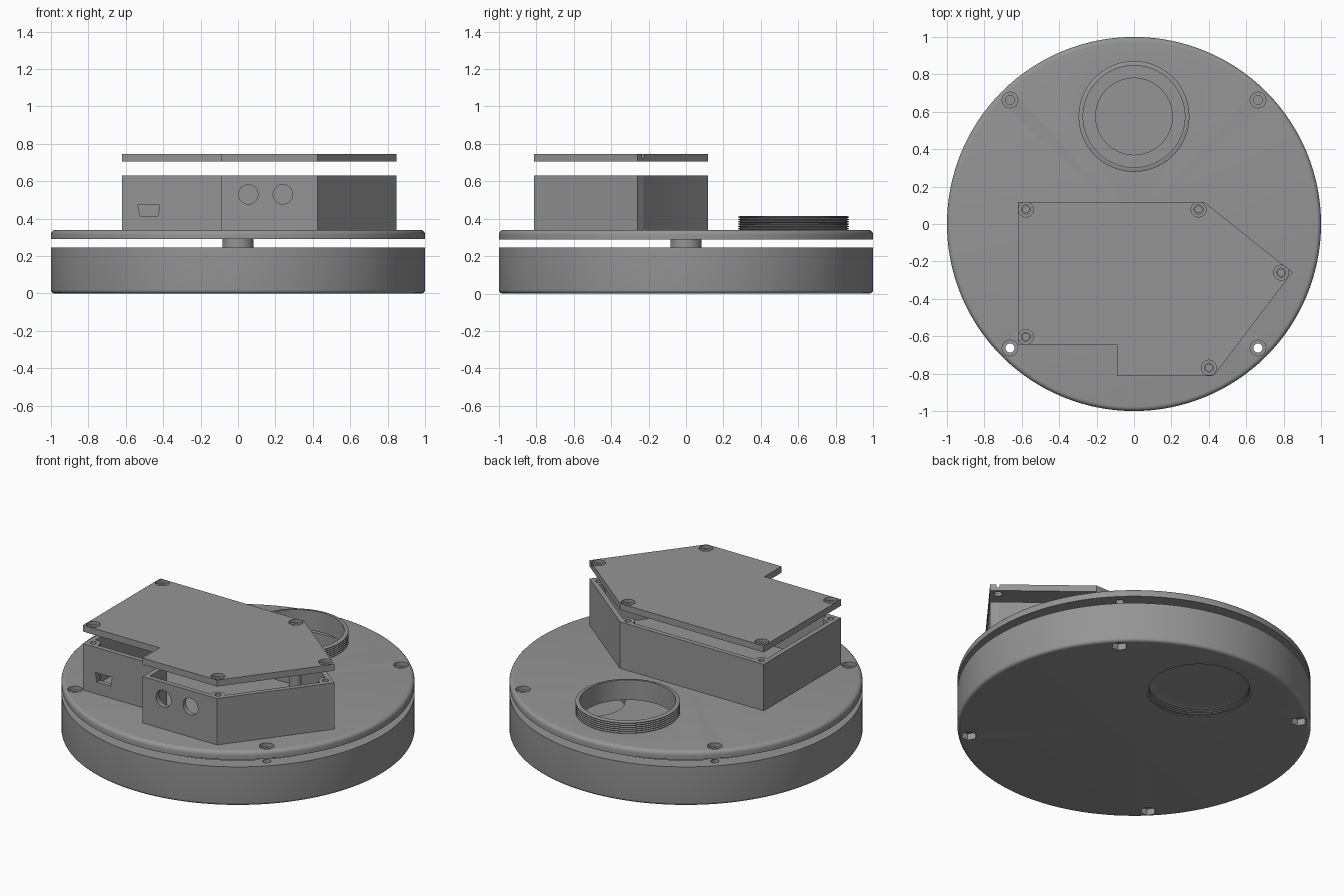
import bpy, bmesh, math
from mathutils import Matrix

if "Cube" in bpy.data.objects:
    bpy.data.objects.remove(bpy.data.objects["Cube"])

grey = bpy.data.materials.new("mid_grey")
grey.diffuse_color = (0.3, 0.3, 0.3, 1)
grey.use_nodes = True
grey.node_tree.nodes["Principled BSDF"].inputs["Base Color"].default_value = grey.diffuse_color


def finish(name, bm):
    bmesh.ops.remove_doubles(bm, verts=bm.verts, dist=1e-5)
    bmesh.ops.recalc_face_normals(bm, faces=bm.faces)
    me = bpy.data.meshes.new(name)
    bm.to_mesh(me)
    bm.free()
    ob = bpy.data.objects.new(name, me)
    me.materials.append(grey)
    bpy.context.collection.objects.link(ob)
    return ob


def lathe(name, profile, x=0, y=0, n=128, closed=False):
    """Revolve (radius, z) points around a vertical axis."""
    bm = bmesh.new()
    pts = profile + profile[:1] if closed else profile
    vs = [bm.verts.new((r, 0, z)) for r, z in pts]
    es = [bm.edges.new(p) for p in zip(vs, vs[1:])]
    bmesh.ops.spin(bm, geom=vs + es, cent=(0, 0, 0), axis=(0, 0, 1),
                   angle=2 * math.pi, steps=n)
    bmesh.ops.remove_doubles(bm, verts=bm.verts, dist=1e-5)
    bmesh.ops.translate(bm, verts=bm.verts, vec=(x, y, 0))
    return finish(name, bm)


def cyl(name, x, y, r, z0, z1, n=32):
    return lathe(name, [(0, z0), (r, z0), (r, z1), (0, z1)], x, y, n)


def prism(name, pts, z0, z1):
    bm = bmesh.new()
    f = bm.faces.new([bm.verts.new((x, y, z0)) for x, y in pts])
    ex = bmesh.ops.extrude_face_region(bm, geom=[f])["geom"]
    up = [v for v in ex if isinstance(v, bmesh.types.BMVert)]
    bmesh.ops.translate(bm, verts=up, vec=(0, 0, z1 - z0))
    if f.is_valid and len([g for g in bm.faces if len(g.verts) == len(pts)]) < 2:
        bm.faces.new(f.verts)
    return finish(name, bm)


def combine(ob, tools, op="DIFFERENCE"):
    for t in tools:
        m = ob.modifiers.new("cut", 'BOOLEAN')
        m.operation, m.object, m.solver = op, t, 'EXACT'
        bpy.context.view_layer.objects.active = ob
        bpy.ops.object.modifier_apply(modifier=m.name)
        bpy.data.objects.remove(t)


def inset(pts, d):
    """Offset a clockwise outline inwards."""
    out, n = [], len(pts)
    for i in range(n):
        (ax, ay), (bx, by), (cx, cy) = pts[i - 1], pts[i], pts[(i + 1) % n]
        l1, l2 = math.hypot(bx - ax, by - ay), math.hypot(cx - bx, cy - by)
        n1 = ((by - ay) / l1, -(bx - ax) / l1)
        n2 = ((cy - by) / l2, -(cx - bx) / l2)
        k = d / (1 + n1[0] * n2[0] + n1[1] * n2[1])
        out.append((bx + (n1[0] + n2[0]) * k, by + (n1[1] + n2[1]) * k))
    return out


def arc(cx, cz, r, a0, a1, n=5):
    return [(cx + r * math.cos(math.radians(a0 + (a1 - a0) * i / n)),
             cz + r * math.sin(math.radians(a0 + (a1 - a0) * i / n))) for i in range(n + 1)]


def thread(r_in, r_out, z0, z1, turns):
    """Zigzag profile from z0 to z1."""
    h = (z1 - z0) / turns
    pts = []
    for i in range(turns):
        z = z0 + i * h
        pts += [(r_in, z), (r_out, z + h * 0.35), (r_out, z + h * 0.65)]
    return pts + [(r_in, z1)]


PORT_Y = 0.575
S = 0.663
SCREWS = [(sx * S, sy * S) for sx in (-1, 1) for sy in (-1, 1)]

# Lower housing: hollow drum with screw bosses, nut pockets and threaded port
base = lathe("lower_housing", [(0, 0)] + arc(0.98, 0.02, 0.02, -90, 0)
             + [(1, 0.245), (0.91, 0.245), (0.91, 0.06), (0, 0.06)])
combine(base, [cyl("boss", x, y, 0.05, 0.03, 0.245) for x, y in SCREWS], 'UNION')
combine(base, [cyl("hole", x, y, 0.024, -0.1, 0.4) for x, y in SCREWS])
combine(base, [cyl("nut", x, y, 0.046, -0.1, 0.04, 6) for x, y in SCREWS])
combine(base, [cyl("port", 0, PORT_Y, 0.205, -0.1, 0.2, 64),
               lathe("port_thread", [(0, -0.05), (0.3, -0.05), (0.3, 0.004)]
                     + thread(0.285, 0.298, 0.004, 0.05, 4) + [(0, 0.05)], 0, PORT_Y, 64)])

# Rotating wheel inside, with five round openings, and its axle
wheel = cyl("inner_wheel", 0, 0, 0.88, 0.07, 0.11, 96)
for i in range(5):
    a = math.radians(90 + 72 * i)
    combine(wheel, [cyl("opening", PORT_Y * math.cos(a), PORT_Y * math.sin(a), 0.205, 0, 0.2, 64)])
axle = cyl("axle", 0, 0, 0.083, 0.06, 0.295, 48)

# Upper cover with counterbored screw holes and a port opening
cover = lathe("upper_cover", [(0, 0.29), (1, 0.29)] + arc(0.975, 0.315, 0.025, 0, 90) + [(0, 0.34)])
combine(cover, [cyl("hole", x, y, 0.024, 0.2, 0.4) for x, y in SCREWS])
combine(cover, [cyl("bore", x, y, 0.042, 0.315, 0.4) for x, y in SCREWS])
combine(cover, [cyl("port", 0, PORT_Y, 0.272, 0.2, 0.4, 96)])

# Threaded collar around the port
collar = lathe("threaded_collar", [(0.272, 0.29), (0.283, 0.29)] + thread(0.283, 0.296, 0.34, 0.415, 6)
               + [(0.272, 0.415)], 0, PORT_Y, 96, True)

# Electronics box: open walls, corner posts, connector openings
OUT = [(-0.62, 0.118), (0.375, 0.118), (0.847, -0.258), (0.425, -0.813),
       (-0.09, -0.813), (-0.09, -0.645), (-0.62, -0.645)]
POSTS = [(-0.578, 0.078), (0.345, 0.078), (0.787, -0.26), (0.4, -0.768), (-0.578, -0.603)]
box = prism("electronics_box", OUT, 0.338, 0.63)
combine(box, [prism("cavity", inset(OUT, 0.03), 0.345, 0.8)])
combine(box, [cyl("post", x, y, 0.04, 0.342, 0.63) for x, y in POSTS], 'UNION')
combine(box, [cyl("hole", x, y, 0.018, 0.45, 0.8, 24) for x, y in POSTS])


def front_cut(pts, y):
    ob = prism("front_cut", pts, -0.05, 0.05)
    ob.data.transform(Matrix.Translation((0, y, 0)) @ Matrix.Rotation(math.pi / 2, 4, 'X'))
    return ob


combine(box, [front_cut(arc(x, 0.53, 0.052, 0, 352.5, 47), -0.813) for x in (0.055, 0.24)])
combine(box, [front_cut([(-0.535, 0.472), (-0.42, 0.472), (-0.427, 0.415), (-0.525, 0.415)], -0.645)])

# Box lid floating above, with counterbored screw holes
lid = prism("box_lid", OUT, 0.705, 0.745)
combine(lid, [cyl("hole", x, y, 0.024, 0.6, 0.9) for x, y in POSTS])
combine(lid, [cyl("bore", x, y, 0.04, 0.725, 0.9) for x, y in POSTS])

# Smooth the curved walls, keep edges crisp
for ob in bpy.context.collection.objects:
    bpy.ops.object.select_all(action='DESELECT')
    ob.select_set(True)
    bpy.context.view_layer.objects.active = ob
    bpy.ops.object.shade_smooth_by_angle(angle=math.radians(30))
